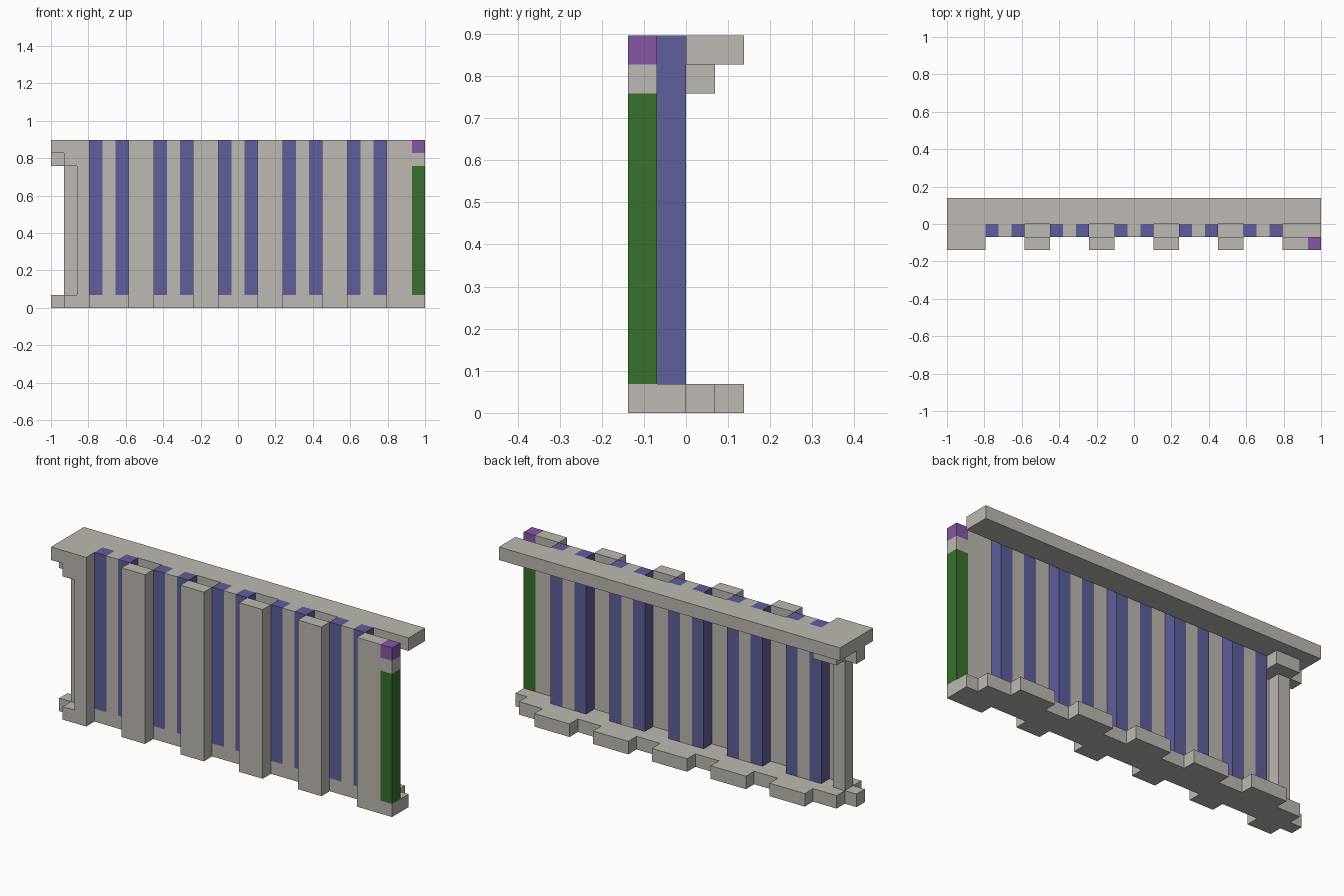
import bpy
import bmesh

if "Cube" in bpy.data.objects:
    bpy.data.objects.remove(bpy.data.objects["Cube"], do_unlink=True)

U = 2 / 29  # one grid cell


def material(name, rgb):
    m = bpy.data.materials.new(name)
    m.use_nodes = True
    m.diffuse_color = (*rgb, 1)
    m.node_tree.nodes["Principled BSDF"].inputs["Base Color"].default_value = (*rgb, 1)
    return m


STONE = material("warm grey stone", (0.51, 0.485, 0.445))
BLUE = material("slate blue", (0.112, 0.115, 0.332))
GREEN = material("dark green", (0.041, 0.165, 0.026))
PURPLE = material("purple", (0.238, 0.093, 0.376))


def block(name, x, y, z, mat=STONE):
    """Box filling cell ranges (start, end) along x, y and z."""
    bm = bmesh.new()
    bmesh.ops.create_cube(bm, size=1)
    for v in bm.verts:
        cell = [r[0] if c < 0 else r[1] for c, r in zip(v.co, (x, y, z))]
        v.co = ((cell[0] - 14.5) * U, (cell[1] - 2) * U, cell[2] * U)
    mesh = bpy.data.meshes.new(name)
    bm.to_mesh(mesh)
    bm.free()
    mesh.materials.append(mat)
    obj = bpy.data.objects.new(name, mesh)
    bpy.context.collection.objects.link(obj)
    return obj


FRONT, WALL, BACK, REAR = (0, 1), (1, 2), (2, 3), (3, 4)
FOOT, SHAFT, NECK, CAP = (0, 1), (1, 11), (11, 12), (12, 13)

# Base plinth and top rail
block("plinth_core", (0, 29), WALL, FOOT)
block("plinth_back", (1, 28), BACK, FOOT)
block("top_rail", (0, 29), (2, 4), CAP)

# Recessed wall bays: grey panel between two blue strips, on a stepped foot
for i in range(5):
    x = 3 + 5 * i
    block(f"bay_foot_{i}", (x, x + 3), REAR, FOOT)
    block(f"bay_panel_{i}", (x + 1, x + 2), WALL, (1, 13))
    for side, dx in (("a", 0), ("b", 2)):
        block(f"bay_strip_{i}_{side}", (x + dx, x + dx + 1), WALL, (1, 13), BLUE)

# Front pilasters between the bays
for i in range(4):
    x = 6 + 5 * i
    block(f"pilaster_{i}", (x, x + 2), FRONT, (0, 13))

# Plain end pilaster with a coloured corner
block("end_pilaster", (26, 28), FRONT, (0, 13))
for name, z, mat in (("foot", FOOT, STONE), ("shaft", SHAFT, GREEN),
                     ("neck", NECK, STONE), ("cap", CAP, PURPLE)):
    block(f"corner_{name}", (28, 29), FRONT, z, mat)

# Corner column with stepped foot and capital
block("column_front", (2, 3), FRONT, SHAFT)
block("column_shaft", (1, 2), WALL, SHAFT)
block("column_foot", (1, 3), FRONT, FOOT)
block("capital_cross", (1, 3), (0, 3), NECK)
block("capital_side", (0, 1), WALL, NECK)
block("capital_top", (0, 3), (0, 2), CAP)
